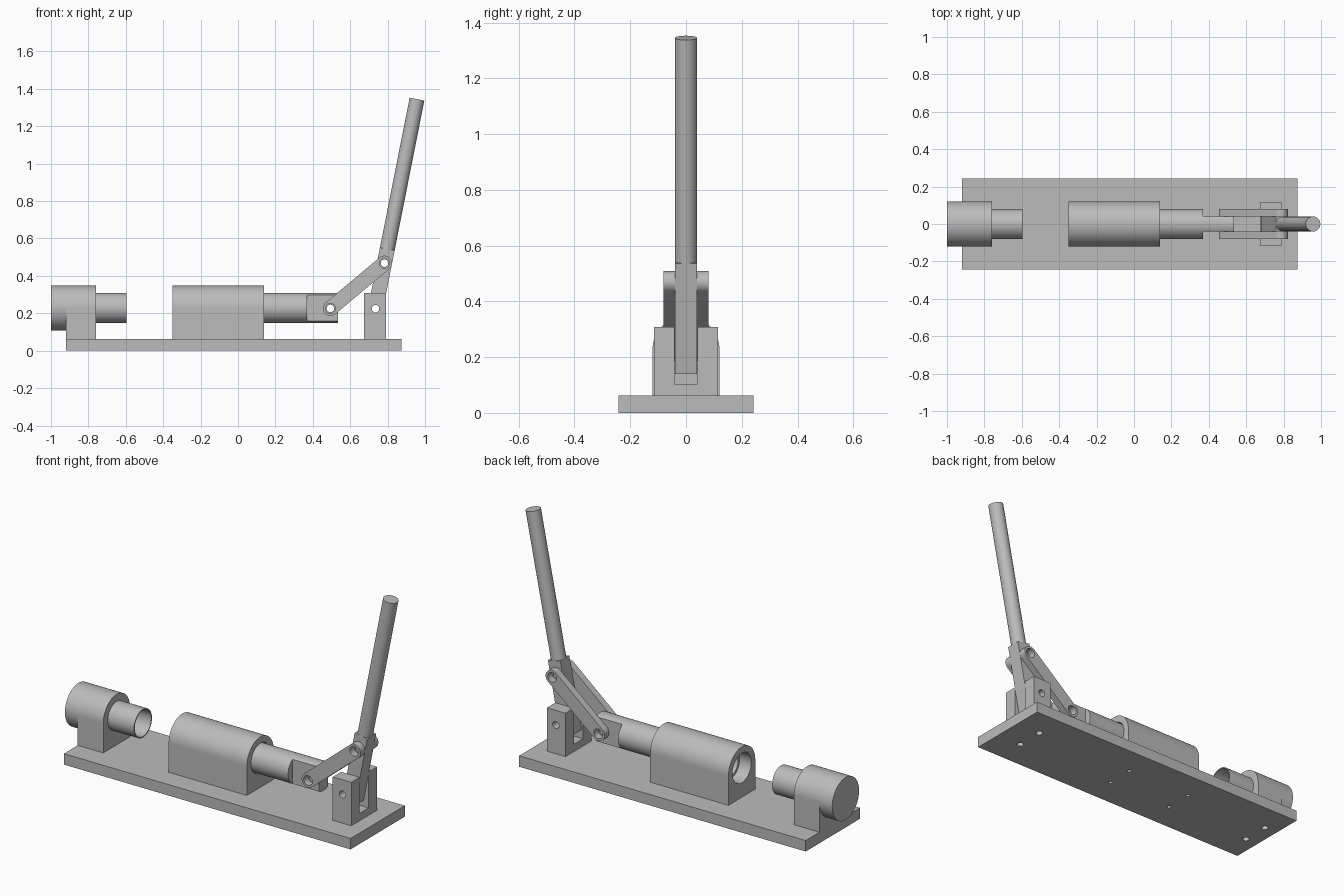
import bpy, bmesh
from math import cos, sin, pi, radians, atan2
from mathutils import Vector

if "Cube" in bpy.data.objects:
    bpy.data.objects.remove(bpy.data.objects["Cube"], do_unlink=True)

GREY = 0.5
steel = bpy.data.materials.new("grey_steel")
steel.use_nodes = True
steel.diffuse_color = (GREY, GREY, GREY, 1)
steel.node_tree.nodes["Principled BSDF"].inputs["Base Color"].default_value = (GREY, GREY, GREY, 1)

AXIS_Z = 0.228        # height of the plunger axis
DECK = 0.062          # top of the base plate
BIG, ROD = 0.12, 0.08
HALF = 0.04           # half width of lever, tongue and slot


def arc(cx, cz, r, start, end, n):
    return [(cx + r * cos(start + (end - start) * i / n),
             cz + r * sin(start + (end - start) * i / n)) for i in range(n + 1)]


def circle(cx, cz, r, n=64):
    return arc(cx, cz, r, 0, 2 * pi, n)[:-1]


def rect(u0, u1, v0, v1):
    return [(u0, v0), (u1, v0), (u1, v1), (u0, v1)]


def prism(name, profile, axis, lo, hi):
    """Extrude a 2D profile along the given axis."""
    place = {"x": lambda u, v, h: (h, u, v),
             "y": lambda u, v, h: (u, h, v),
             "z": lambda u, v, h: (u, v, h)}[axis]
    bm = bmesh.new()
    ends = [[bm.verts.new(place(u, v, h)) for u, v in profile] for h in (lo, hi)]
    for ring in ends:
        bm.faces.new(ring)
    n = len(profile)
    for i in range(n):
        j = (i + 1) % n
        bm.faces.new((ends[0][i], ends[0][j], ends[1][j], ends[1][i]))
    bmesh.ops.recalc_face_normals(bm, faces=bm.faces)
    mesh = bpy.data.meshes.new(name)
    bm.to_mesh(mesh)
    bm.free()
    mesh.materials.append(steel)
    ob = bpy.data.objects.new(name, mesh)
    bpy.context.collection.objects.link(ob)
    return ob


def activate(ob):
    bpy.ops.object.select_all(action="DESELECT")
    ob.select_set(True)
    bpy.context.view_layer.objects.active = ob


def boolean(ob, *others, operation="DIFFERENCE"):
    for other in others:
        activate(ob)
        mod = ob.modifiers.new("cut", "BOOLEAN")
        mod.operation, mod.solver, mod.object = operation, "EXACT", other
        bpy.ops.object.modifier_apply(modifier=mod.name)
        bpy.data.objects.remove(other, do_unlink=True)


def cross_hole(point, r):
    return prism("hole", circle(point[0], point[1], r, 32), "y", -0.3, 0.3)


def screw_holes(x, r):
    return [prism("hole", circle(x, s * 0.078, r, 24), "z", -0.05, 0.12) for s in (-1, 1)]


# Pivot points in the x-z plane
pivot = Vector((0.735, 0.225))
plunger_pin = Vector((0.494, 0.226))
handle_tip = Vector((0.957, 1.345))
along = (handle_tip - pivot).normalized()
across = Vector((along.y, -along.x))
lever_pin = pivot + along * 0.248

# Base plate
base = prism("base_plate", rect(-0.92, 0.875, -0.243, 0.243), "z", 0, DECK)

# Housing section: square foot with a round top
housing = [(-BIG, DECK), (BIG, DECK)] + arc(0, AXIS_Z, BIG, 0, pi, 48)

# Fixed end stop with hollow nose
end_stop = prism("end_stop_foot", housing, "x", -0.92, -0.76)
end_drum = prism("end_stop_drum", circle(0, AXIS_Z, BIG, 96), "x", -1.0, -0.92)
nose = prism("end_stop_nose", circle(0, AXIS_Z, ROD), "x", -0.76, -0.595)
boolean(nose, prism("bore", circle(0, AXIS_Z, 0.074), "x", -0.75, -0.5))

# Guide housing with a through bore
guide = prism("guide_housing", housing, "x", -0.35, 0.14)
boolean(guide, prism("bore", circle(0, AXIS_Z, 0.084), "x", -0.5, 0.3))

# Sliding plunger with hollow front and flattened tongue
plunger = prism("plunger", circle(0, AXIS_Z, ROD), "x", -0.28, 0.535)
boolean(plunger,
        prism("bore", circle(0, AXIS_Z, 0.066), "x", -0.4, -0.1),
        prism("flat", rect(HALF, 0.2, 0, 0.5), "x", 0.37, 0.7),
        prism("flat", rect(-0.2, -HALF, 0, 0.5), "x", 0.37, 0.7),
        cross_hole(plunger_pin, 0.02))

# Forked lever bracket
bracket = prism("lever_bracket", rect(0.674, 0.79, -0.115, 0.115), "z", DECK, 0.308)
boolean(bracket,
        prism("slot", rect(-HALF - 0.001, HALF + 0.001, 0.104, 0.5), "x", 0.5, 1.0),
        cross_hole(pivot, 0.02))

# Screw holes from below, through the plate into each mounted part
for part, x, r in ((end_stop, -0.84, 0.018), (guide, -0.308, 0.011),
                   (guide, 0.098, 0.011), (bracket, 0.722, 0.018)):
    boolean(base, *screw_holes(x, r))
    boolean(part, *screw_holes(x, r))

# Square lever bar
low, high = pivot - along * 0.08, pivot + along * 0.325
corners = [low - across * HALF, low + across * HALF, high + across * HALF, high - across * HALF]
lever = prism("lever_bar", [tuple(c) for c in corners], "y", -HALF, HALF)
boolean(lever, cross_hole(pivot, 0.02), cross_hole(lever_pin, 0.02))

# Round handle continuing the bar
handle = prism("lever_handle", circle(0, 0, 0.04), "z", 0, (handle_tip - high).length)
handle.rotation_euler.y = atan2(along.x, along.y)
handle.location = (high.x, 0, high.y)

# Pair of connecting links
run = lever_pin - plunger_pin
tilt = atan2(run.y, run.x)
link_shape = (arc(lever_pin.x, lever_pin.y, 0.04, tilt - pi / 2, tilt + pi / 2, 24)
              + arc(plunger_pin.x, plunger_pin.y, 0.04, tilt + pi / 2, tilt + 3 * pi / 2, 24))
links = []
for name, y0, y1 in (("link_right", -0.08, -HALF), ("link_left", HALF, 0.08)):
    link = prism(name, link_shape, "y", y0, y1)
    boolean(link, cross_hole(plunger_pin, 0.027), cross_hole(lever_pin, 0.027))
    links.append(link)

# Smooth round surfaces, keep machined edges sharp
for ob in (base, end_stop, end_drum, nose, guide, plunger, bracket, lever, handle, *links):
    activate(ob)
    bpy.ops.object.shade_smooth_by_angle(angle=radians(30))
